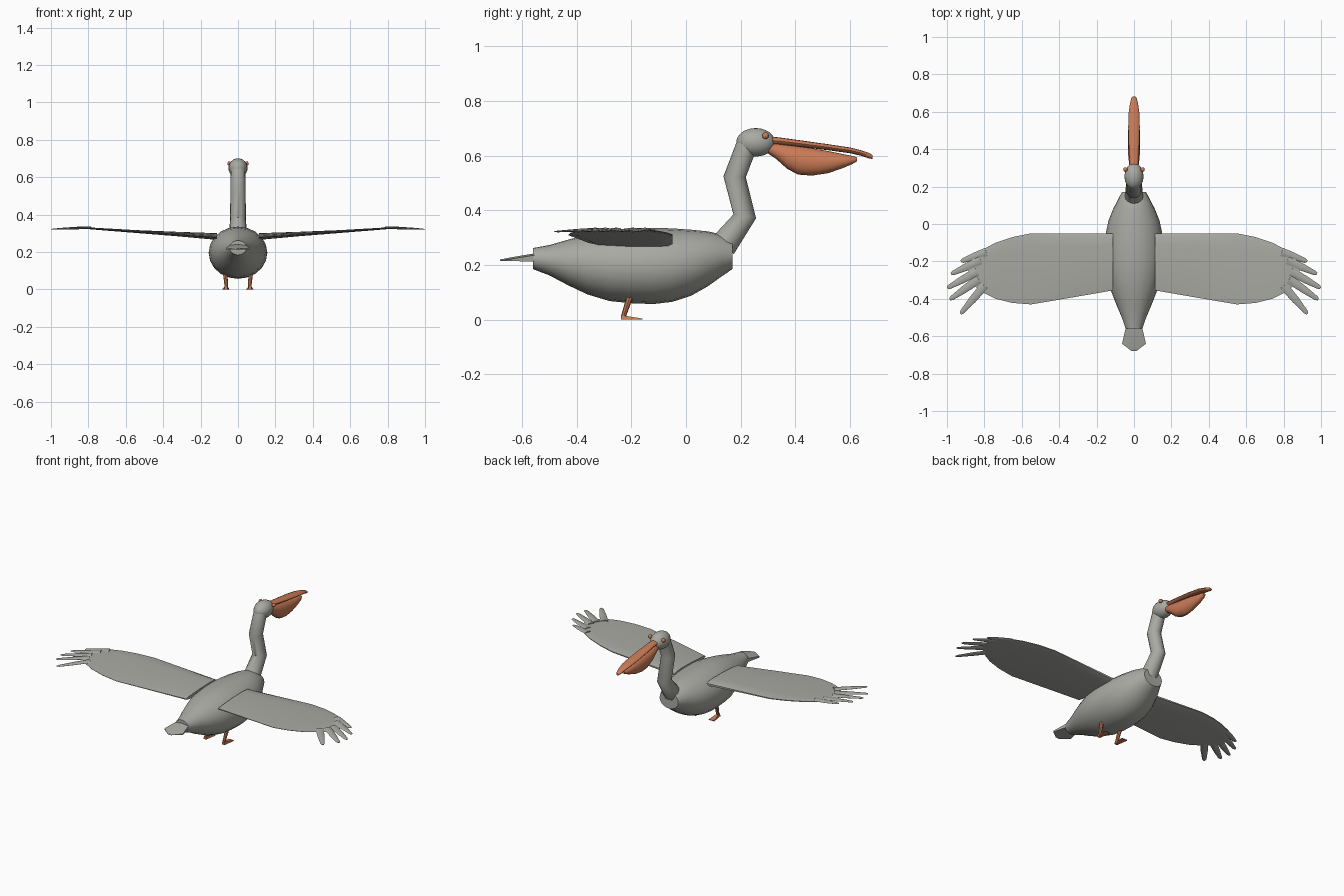
import bpy, bmesh, math
from mathutils import Vector


def material(name, rgb):
    m = bpy.data.materials.new(name)
    m.diffuse_color = (*rgb, 1)
    return m


GREY = material("plumage grey", (0.40, 0.40, 0.37))
ORANGE = material("bill orange", (0.60, 0.20, 0.095))


def loft(name, rings, mat, angle=40):
    """Skin a list of equal-length closed rings and cap both ends."""
    bm = bmesh.new()
    loops = [[bm.verts.new(p) for p in r] for r in rings]
    n = len(loops[0])
    for a, b in zip(loops, loops[1:]):
        for i in range(n):
            j = (i + 1) % n
            bm.faces.new((a[i], a[j], b[j], b[i]))
    bm.faces.new(loops[0])
    bm.faces.new(loops[-1])
    bmesh.ops.recalc_face_normals(bm, faces=bm.faces)
    me = bpy.data.meshes.new(name)
    bm.to_mesh(me)
    bm.free()
    ob = bpy.data.objects.new(name, me)
    bpy.context.collection.objects.link(ob)
    return finish(ob, name, mat, angle)


def finish(ob, name, mat, angle=40):
    ob.name = name
    ob.data.materials.append(mat)
    bpy.ops.object.select_all(action='DESELECT')
    ob.select_set(True)
    bpy.context.view_layer.objects.active = ob
    bpy.ops.object.shade_smooth_by_angle(angle=math.radians(angle))
    return ob


def y_rings(stations, n=16):
    """Elliptical rings across y; each station is (y, top, bottom, half width)."""
    out = []
    for y, top, bot, w in stations:
        c, h = (top + bot) / 2, (top - bot) / 2
        out.append([(w * math.cos(2 * math.pi * i / n), y,
                     c + h * math.sin(2 * math.pi * i / n)) for i in range(n)])
    return out


def tube_rings(points, radii, n=16, flat=1.0):
    """Rings mitred along a path; flat squashes the section vertically."""
    pts = [Vector(p) for p in points]
    out = []
    for i, p in enumerate(pts):
        t = (pts[min(i + 1, len(pts) - 1)] - pts[max(i - 1, 0)]).normalized()
        ref = Vector((0, 0, 1)) if abs(t.z) < 0.6 else Vector((1, 0, 0))
        u = t.cross(ref).normalized()
        v = t.cross(u)
        out.append([p + radii[i] * (u * math.cos(2 * math.pi * k / n)
                    + v * flat * math.sin(2 * math.pi * k / n)) for k in range(n)])
    return out


def ball(name, loc, scale, mat):
    bpy.ops.mesh.primitive_uv_sphere_add(segments=20, ring_count=12, radius=1, location=loc)
    ob = bpy.context.object
    ob.scale = scale
    return finish(ob, name, mat)


# body
loft("body", y_rings([
    (-0.56, 0.262, 0.185, 0.045), (-0.50, 0.273, 0.162, 0.065),
    (-0.43, 0.293, 0.125, 0.095), (-0.36, 0.312, 0.092, 0.122),
    (-0.28, 0.328, 0.068, 0.146), (-0.20, 0.335, 0.060, 0.156),
    (-0.12, 0.336, 0.057, 0.157), (-0.05, 0.334, 0.065, 0.151),
    (0.02, 0.329, 0.088, 0.136), (0.08, 0.323, 0.122, 0.112),
    (0.13, 0.312, 0.158, 0.086), (0.17, 0.290, 0.185, 0.065)], 20), GREY)

# tail fan
loft("tail", [[(-w, y, zb), (w, y, zb), (w, y, zt - 0.006), (0, y, zt), (-w, y, zt - 0.006)]
              for y, w, zb, zt in [(-0.545, 0.042, 0.213, 0.244),
                                   (-0.64, 0.064, 0.214, 0.228),
                                   (-0.68, 0.012, 0.215, 0.220)]], GREY, 30)

# neck and head
loft("neck", tube_rings([(0, 0.135, 0.27), (0, 0.215, 0.378), (0, 0.178, 0.523), (0, 0.225, 0.645)],
                        [0.050, 0.042, 0.041, 0.039]), GREY, 50)
ball("head", (0, 0.255, 0.649), (0.051, 0.071, 0.052), GREY)

# bill and pouch
loft("upper_bill", y_rings([
    (0.29, 0.672, 0.640, 0.022), (0.34, 0.667, 0.641, 0.024), (0.42, 0.656, 0.632, 0.028),
    (0.52, 0.642, 0.620, 0.031), (0.60, 0.630, 0.609, 0.028), (0.64, 0.620, 0.600, 0.022),
    (0.67, 0.610, 0.590, 0.015), (0.682, 0.602, 0.588, 0.008)], 12), ORANGE)
loft("pouch", y_rings([
    (0.29, 0.648, 0.615, 0.022), (0.33, 0.645, 0.588, 0.027), (0.37, 0.640, 0.552, 0.031),
    (0.41, 0.634, 0.531, 0.033), (0.46, 0.627, 0.527, 0.033), (0.52, 0.617, 0.536, 0.030),
    (0.57, 0.607, 0.553, 0.024), (0.61, 0.599, 0.570, 0.016), (0.625, 0.594, 0.579, 0.008)], 12), ORANGE)

# wing stations: x, leading y, trailing y, middle z, thickness
WING = [(0.112, -0.050, -0.355, 0.283, 0.036), (0.32, -0.050, -0.391, 0.296, 0.024),
        (0.55, -0.050, -0.430, 0.310, 0.015), (0.65, -0.070, -0.422, 0.317, 0.013),
        (0.74, -0.100, -0.400, 0.323, 0.011), (0.81, -0.137, -0.365, 0.328, 0.009),
        (0.86, -0.180, -0.325, 0.327, 0.008), (0.885, -0.220, -0.285, 0.326, 0.006)]
SECTION = [(0, -0.35), (0, 0.35), (0.05, 0.8), (0.2, 1), (0.55, 0.9), (0.9, 0.5),
           (1, 0.15), (1, -0.15), (0.9, -0.5), (0.55, -0.9), (0.2, -1), (0.05, -0.8)]
# feathers: base and tip in x, y
FEATHERS = [((0.79, -0.150), (0.925, -0.200)), ((0.82, -0.195), (0.978, -0.267)),
            ((0.84, -0.255), (0.998, -0.342)), ((0.83, -0.295), (0.985, -0.404)),
            ((0.80, -0.330), (0.927, -0.480))]

for side, s in (("right", 1), ("left", -1)):
    # wing
    loft(side + "_wing", [[(s * x, a + (b - a) * f, z + t / 2 * h) for f, h in SECTION]
                          for x, a, b, z, t in WING], GREY)
    # fingered wing-tip feathers
    for i, (a, b) in enumerate(FEATHERS):
        p = Vector((s * a[0], a[1], 0.331))
        q = Vector((s * b[0], b[1], 0.322))
        path = [p, p.lerp(q, 0.5), p.lerp(q, 0.93), q]
        loft(f"{side}_feather_{i + 1}", tube_rings(path, [0.023, 0.020, 0.012, 0.006], 8, 0.25), GREY)
    # eye
    ball(side + "_eye", (s * 0.046, 0.291, 0.673), (0.011, 0.012, 0.012), ORANGE)
    # leg
    loft(side + "_leg", tube_rings([(s * 0.068, -0.205, 0.085), (s * 0.062, -0.229, 0.012)],
                                   [0.012, 0.009], 8), ORANGE)
    # webbed foot
    loft(side + "_foot", [[(s * 0.064 - w, y, 0), (s * 0.064 + w, y, 0),
                           (s * 0.064 + w * 0.8, y, z), (s * 0.064 - w * 0.8, y, z)]
                          for y, w, z in [(-0.238, 0.009, 0.016), (-0.21, 0.013, 0.012),
                                          (-0.16, 0.021, 0.004)]], ORANGE)
